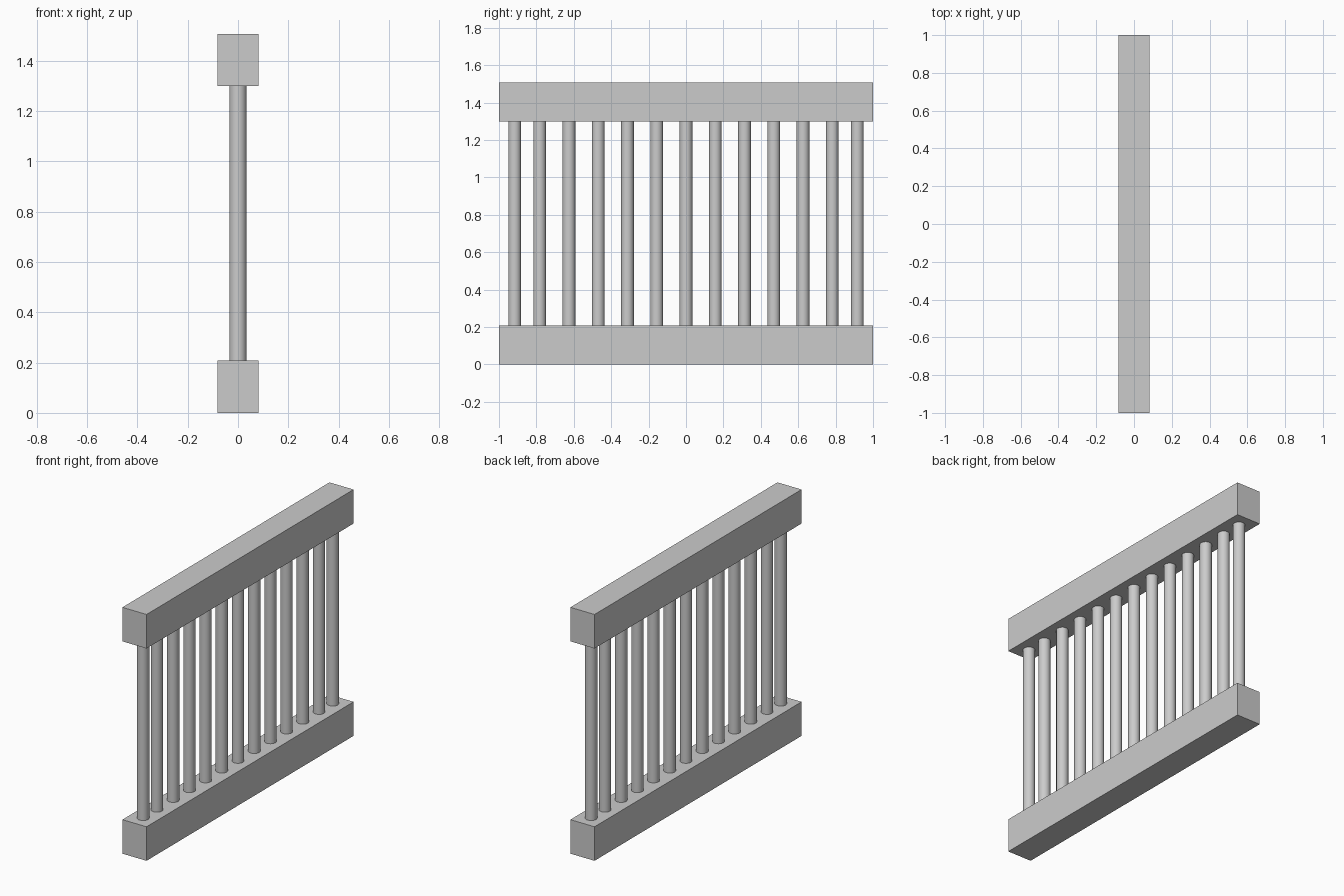
import bpy

if "Cube" in bpy.data.objects:
    bpy.data.objects.remove(bpy.data.objects["Cube"])

RAIL_W, RAIL_H, LENGTH, HEIGHT = 0.163, 0.208, 2.0, 1.506
BAR_R, SPACING, END_Y = 0.034, 0.1565, 0.916


def rail(name, z):
    bpy.ops.mesh.primitive_cube_add(size=1, location=(0, 0, z))
    ob = bpy.context.object
    ob.name = name
    ob.scale = (RAIL_W, LENGTH, RAIL_H)
    bpy.ops.object.transform_apply(location=False, rotation=False, scale=True)


def baluster(name, y):
    bpy.ops.mesh.primitive_cylinder_add(
        vertices=32, radius=BAR_R, depth=HEIGHT - 2 * RAIL_H + 0.004,
        location=(0, y, HEIGHT / 2))
    bpy.context.object.name = name
    bpy.ops.object.shade_smooth_by_angle()


# Square top and bottom rails
rail("bottom_rail", RAIL_H / 2)
rail("top_rail", HEIGHT - RAIL_H / 2)

# Evenly spaced round balusters, with the outermost pair set closer in
positions = [-END_Y] + [i * SPACING for i in range(-5, 6)] + [END_Y]
for i, y in enumerate(positions):
    baluster(f"baluster_{i + 1}", y)
